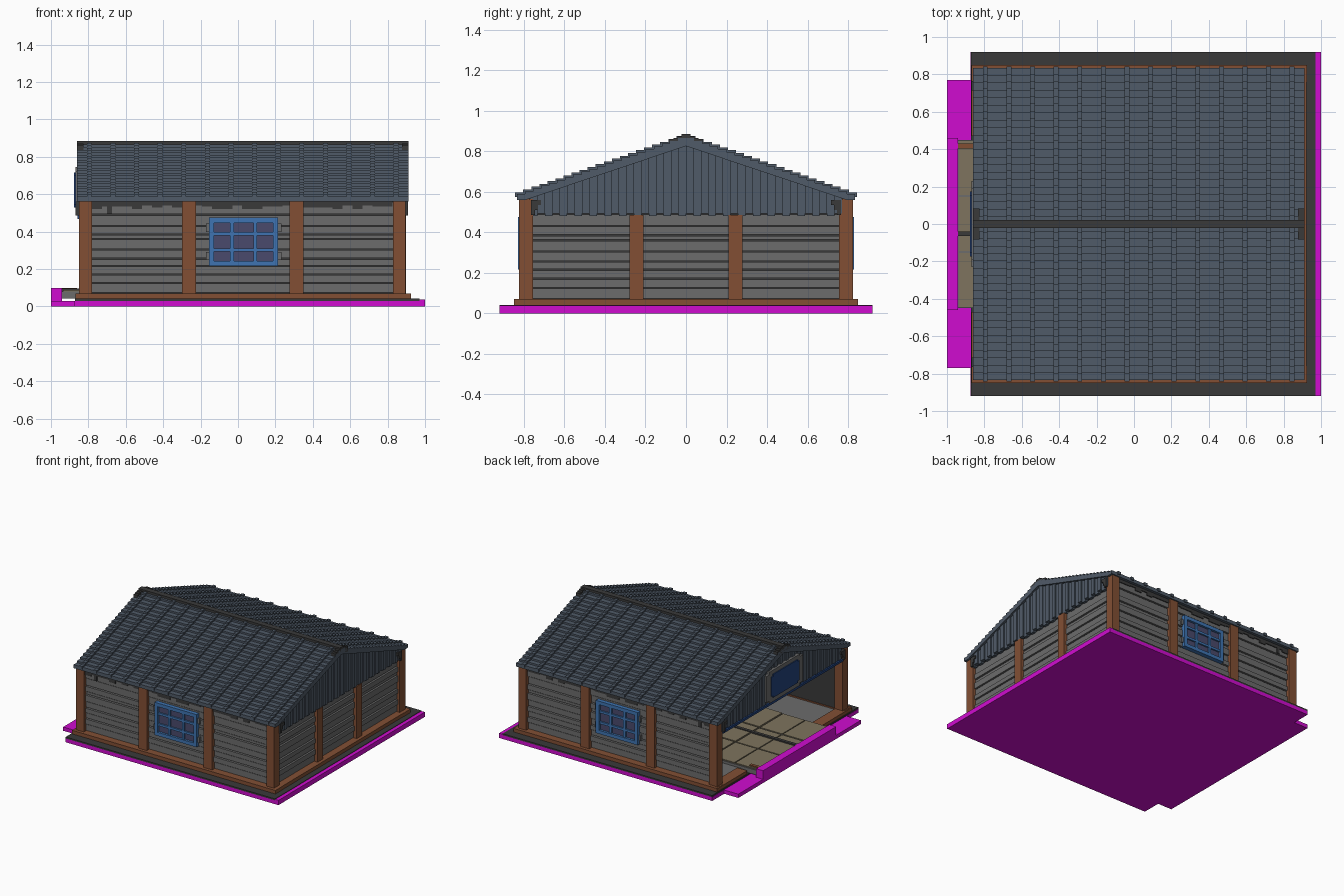
import bpy, bmesh, math, random
from mathutils import Vector

random.seed(4)
cube = bpy.data.objects.get("Cube")
if cube:
    bpy.data.objects.remove(cube, do_unlink=True)


def material(name, rgb):
    lin = [((c / 255 + 0.055) / 1.055) ** 2.4 if c > 10 else c / 255 / 12.92 for c in rgb]
    m = bpy.data.materials.new(name)
    m.use_nodes = True
    m.diffuse_color = (*lin, 1)
    bsdf = next(n for n in m.node_tree.nodes if n.type == 'BSDF_PRINCIPLED')
    bsdf.inputs["Base Color"].default_value = (*lin, 1)
    return m


MAGENTA = material("magenta base", (208, 12, 208))
DARK = material("dark stone", (58, 58, 58))
GREY = material("grey boards", (108, 108, 108))
BROWN = material("brown timber", (130, 79, 52))
SLATE = material("slate blue", (80, 91, 104))
BLUE = material("window blue", (62, 116, 178))
NAVY = material("sign navy", (34, 66, 124))
GLASS = material("purple glass", (74, 74, 108))
TAN = material("tan planks", (126, 116, 94))


def finish(name, bm, mat):
    bmesh.ops.recalc_face_normals(bm, faces=bm.faces)
    me = bpy.data.meshes.new(name)
    bm.to_mesh(me)
    bm.free()
    me.materials.append(mat)
    ob = bpy.data.objects.new(name, me)
    bpy.context.scene.collection.objects.link(ob)
    return ob


def boxes(name, items, mat):
    """One object from boxes given as (x0, x1, y0, y1, z0, z1)."""
    bm = bmesh.new()
    for x0, x1, y0, y1, z0, z1 in items:
        vs = bmesh.ops.create_cube(bm, size=1)["verts"]
        size = Vector((x1 - x0, y1 - y0, z1 - z0))
        mid = Vector((x0 + x1, y0 + y1, z0 + z1)) / 2
        for v in vs:
            v.co = Vector(a * b for a, b in zip(v.co, size)) + mid
    return finish(name, bm, mat)


def extrude_x(name, profile, x0, x1, mat):
    """Extrude a (y, z) outline along x."""
    bm = bmesh.new()
    face = bm.faces.new([bm.verts.new((x0, y, z)) for y, z in profile])
    out = bmesh.ops.extrude_face_region(bm, geom=[face])["geom"]
    bmesh.ops.translate(bm, vec=(x1 - x0, 0, 0),
                        verts=[v for v in out if isinstance(v, bmesh.types.BMVert)])
    return finish(name, bm, mat)


def flip_y(b, s):
    """Mirror a box to the other side of the ridge when s is -1."""
    x0, x1, y0, y1, z0, z1 = b
    return b if s > 0 else (x0, x1, -y1, -y0, z0, z1)


def both(items):
    return [flip_y(b, s) for s in (1, -1) for b in items]


# Base slab, entrance step and plinth
boxes("base_slab", [(-0.875, 1, -0.92, 0.92, 0, 0.03), (0.97, 1, -0.92, 0.92, 0.03, 0.038),
                    (-1, -0.875, -0.77, 0.77, 0, 0.03)], MAGENTA)
boxes("entrance_step", [(-1, -0.94, -0.46, 0.46, 0.03, 0.098)], MAGENTA)
boxes("plinth", [(-0.872, 0.97, -0.92, 0.92, 0.03, 0.042)], DARK)
boxes("base_trim", both([(-0.86, 0.925, 0.76, 0.85, 0.042, 0.07),
                         (-0.868, -0.78, 0.47, 0.85, 0.042, 0.068)])
      + [(0.83, 0.923, -0.76, 0.76, 0.042, 0.07)], BROWN)

# Interior floor with a central plank walkway
boxes("side_floor", both([(-0.80, 0.85, 0.45, 0.77, 0.042, 0.06)]), GREY)
boxes("walkway_core", [(-0.94, 0.85, -0.45, 0.45, 0.042, 0.08)], GREY)
planks = []
for i in range(9):
    x = -0.94 + 0.2 * i
    for j in range(3):
        y = -0.45 + 0.3 * j
        planks.append((x + 0.004, min(x + 0.196, 0.85), y + 0.006, y + 0.294,
                       0.08, 0.088 + random.uniform(-0.003, 0.003)))
boxes("walkway_planks", planks, TAN)
boxes("walkway_batten", [(-0.94, 0.85, -0.065, -0.04, 0.08, 0.096)], DARK)
boxes("walkway_edge", [(-0.94, -0.86, 0.405, 0.43, 0.08, 0.097)], BROWN)

# Timber posts
POST_X = ((-0.85, -0.78), (-0.30, -0.225), (0.275, 0.35), (0.83, 0.895))
posts = both([(a, b, 0.755, 0.825, 0.07, 0.565) for a, b in POST_X])
posts += [(0.83, 0.897, y - 0.035, y + 0.035, 0.07, 0.485) for y in (-0.245, 0.245)]
boxes("posts", posts, BROWN)

# Walls: dark core with staggered horizontal boards
boxes("wall_core", both([(-0.83, 0.87, 0.765, 0.785, 0.06, 0.57)])
      + [(0.84, 0.86, -0.78, 0.78, 0.06, 0.50)], DARK)
levels = (0.07, 0.125, 0.17, 0.215, 0.255, 0.305, 0.36, 0.385, 0.43, 0.49, 0.56)
long_boards, end_boards = [], []
for k, (z0, z1) in enumerate(zip(levels, levels[1:])):
    d = 0.008 * (k % 2)
    long_boards.append((-0.80, 0.85, 0.78, 0.797 + d, z0 + 0.003, z1 - 0.003))
    if z0 < 0.45:
        end_boards.append((0.855, 0.870 + d, -0.78, 0.78, z0 + 0.003, z1 - 0.003))
boxes("long_wall_boards", both(long_boards), GREY)
boxes("end_wall_boards", end_boards, GREY)

# Ragged dark edge under the eaves
ragged = []
for i in range(30):
    x = -0.78 + 0.0535 * i
    ragged.append((x, x + 0.054, 0.79, 0.812, random.choice((0.53, 0.535, 0.54, 0.52)), 0.57))
ragged.append((-0.70, -0.675, 0.79, 0.812, 0.495, 0.56))
boxes("eave_fringe", both(ragged), DARK)

# Windows in both long walls
wx0, wx1, wz0, wz1 = -0.155, 0.215, 0.215, 0.475
t = 0.028
frame = [(wx0, wx1, 0.79, 0.828, wz0, wz0 + t), (wx0, wx1, 0.79, 0.828, wz1 - t, wz1),
         (wx0, wx0 + t, 0.79, 0.828, wz0, wz1), (wx1 - t, wx1, 0.79, 0.828, wz0, wz1)]
for k in (1, 2):
    x = wx0 + (wx1 - wx0) * k / 3
    z = wz0 + (wz1 - wz0) * k / 3
    frame.append((x - 0.01, x + 0.01, 0.79, 0.822, wz0, wz1))
    frame.append((wx0, wx1, 0.79, 0.822, z - 0.009, z + 0.009))
boxes("window_frames", both(frame), BLUE)
boxes("window_panes", both([(wx0 + 0.01, wx1 - 0.01, 0.79, 0.81, wz0 + 0.01, wz1 - 0.01)]), GLASS)
boxes("window_hinges", both([(x - 0.01, x + 0.01, 0.79, 0.815, z - 0.022, z + 0.022)
                             for x in (wx0 - 0.007, wx1 + 0.007) for z in (0.27, 0.42)]), GREY)

# Stepped tile roof
ROWS, EAVE_Y, EAVE_Z, RIDGE_Z = 21, 0.835, 0.588, 0.865
X0, X1 = -0.862, 0.912
step_y, step_z = EAVE_Y / ROWS, (RIDGE_Z - EAVE_Z) / (ROWS - 1)
half = []
for i in range(ROWS):
    z = EAVE_Z + step_z * i
    half += [(EAVE_Y - step_y * i, z), (EAVE_Y - step_y * (i + 1), z)]
half = half[:-1]
outline = [(EAVE_Y, 0.56)] + half + [(-y, z) for y, z in reversed(half)]
outline += [(-EAVE_Y, 0.56), (-0.79, 0.56), (0, 0.825), (0.79, 0.56)]
extrude_x("roof", outline, X0, X1, SLATE)

# Raised cover tiles running up the slope
ribs = []
for i in range(ROWS):
    y, z = EAVE_Y - step_y * i, EAVE_Z + step_z * i
    for k in range(14):
        x = -0.795 + 0.1262 * k
        ribs.append((x - 0.013, x + 0.013, y - step_y, y + 0.008, z - 0.014, z + 0.009))
boxes("cover_tiles", both(ribs), SLATE)

# Ridge cap with wider ends
boxes("ridge_cap", [(X0, X1, -0.022, 0.022, 0.855, 0.884)], DARK)
boxes("ridge_ends", both([(x, x + 0.035, 0.02 * k, 0.02 * k + 0.022, 0.84 - 0.007 * k, 0.878 - 0.006 * k)
                          for x in (X0, X1 - 0.035) for k in range(4)]), DARK)

# Gable boards on both ends
for name, a, b in (("right_gable", 0.868, 0.892), ("left_gable", -0.846, -0.822)):
    boards = []
    n = 42
    w = 1.54 / n
    for i in range(n):
        y = -0.77 + w * i
        far = max(abs(y), abs(y + w))
        top = 0.848 - 0.335 * far
        d = 0.009 * (i % 2)
        lo, hi = (a, b + d) if a > 0 else (a - d, b)
        boards.append((lo, hi, y, y + w, 0.48 + 0.012 * (i % 2), max(top, 0.57)))
    boxes(name, boards, SLATE)

# Corner brackets beneath the gables
boxes("gable_brackets", both([(a, b, y, 0.765, z, z + 0.025)
                              for a, b in ((0.86, 0.908), (-0.868, -0.82))
                              for y, z in ((0.745, 0.485), (0.73, 0.51), (0.715, 0.535))]), DARK)

# Entrance lintel and the panel above it
boxes("entrance_lintel", [(-0.858, -0.82, -0.755, 0.755, 0.468, 0.486)], NAVY)
boxes("panel_frame", [(-0.87, -0.84, -0.23, 0.23, 0.515, 0.725),
                      (-0.87, -0.84, -0.19, 0.19, 0.495, 0.745)], GREY)
boxes("panel", [(-0.877, -0.868, -0.175, 0.175, 0.545, 0.70),
                (-0.877, -0.868, -0.155, 0.155, 0.53, 0.715)], NAVY)
